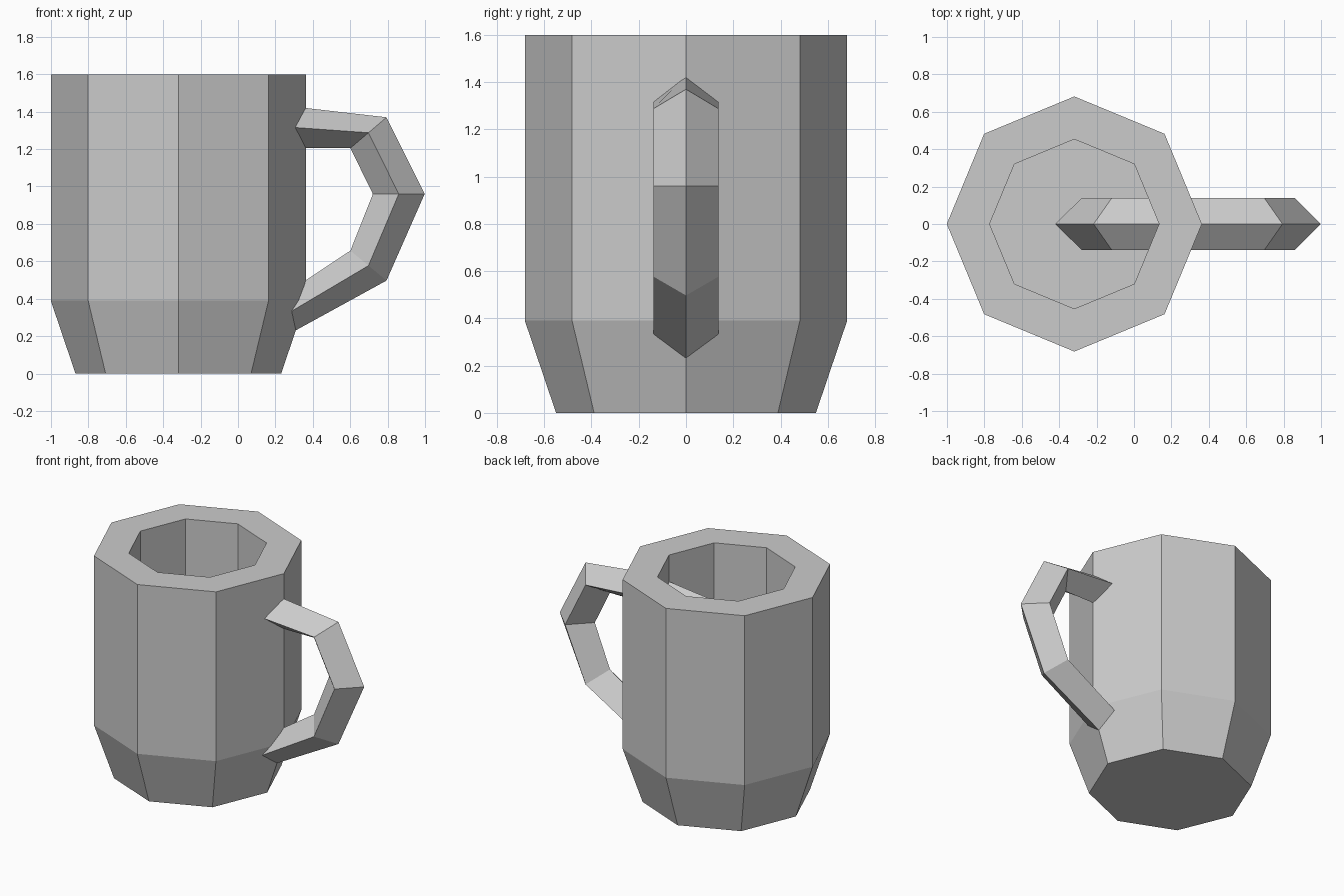
import bpy, bmesh
from math import cos, sin, pi

if "Cube" in bpy.data.objects:
    bpy.data.objects.remove(bpy.data.objects["Cube"])


def make_object(name, rings, closed):
    """Bridge successive rings of points; close into a loop or cap both ends."""
    bm = bmesh.new()
    loops = [[bm.verts.new(p) for p in ring] for ring in rings]
    n = len(loops[0])
    pairs = list(zip(loops, loops[1:]))
    if closed:
        pairs.append((loops[-1], loops[0]))
    for a, b in pairs:
        for i in range(n):
            j = (i + 1) % n
            bm.faces.new((a[i], a[j], b[j], b[i]))
    if not closed:
        bm.faces.new(loops[0][::-1])
        bm.faces.new(loops[-1])
    bmesh.ops.recalc_face_normals(bm, faces=bm.faces)
    mesh = bpy.data.meshes.new(name)
    bm.to_mesh(mesh)
    bm.free()
    obj = bpy.data.objects.new(name, mesh)
    bpy.context.collection.objects.link(obj)
    return obj


# Mug body: octagonal profile up the outside, over the rim, down to the cavity floor
body_x = -0.319
profile = [(0.55, 0), (0.682, 0.39), (0.682, 1.6), (0.453, 1.6), (0.453, 0.2)]
make_object("mug_body", [
    [(body_x + r * cos(k * pi / 4), r * sin(k * pi / 4), z) for k in range(8)]
    for r, z in profile], closed=False)

# Handle: eight-ring loop with a diamond section, inner half buried in the body
handle_x, half_width = 0.289, 0.138
# outer offset, outer z, inner offset, inner z (bottom to top, right half)
right = [(0, 0.22, 0, 0.45), (0.505, 0.497, 0.312, 0.657), (0.709, 0.96, 0.432, 0.96),
         (0.505, 1.37, 0.312, 1.205), (0, 1.428, 0, 1.205)]
left = [(-a, b, -c, d) for a, b, c, d in right[3:0:-1]]
rings = []
for ox, oz, ix, iz in right + left:
    mx, mz = handle_x + (ox + ix) / 2, (oz + iz) / 2
    rings.append([(handle_x + ox, 0, oz), (mx, half_width, mz),
                  (handle_x + ix, 0, iz), (mx, -half_width, mz)])
make_object("handle", rings, closed=True)
